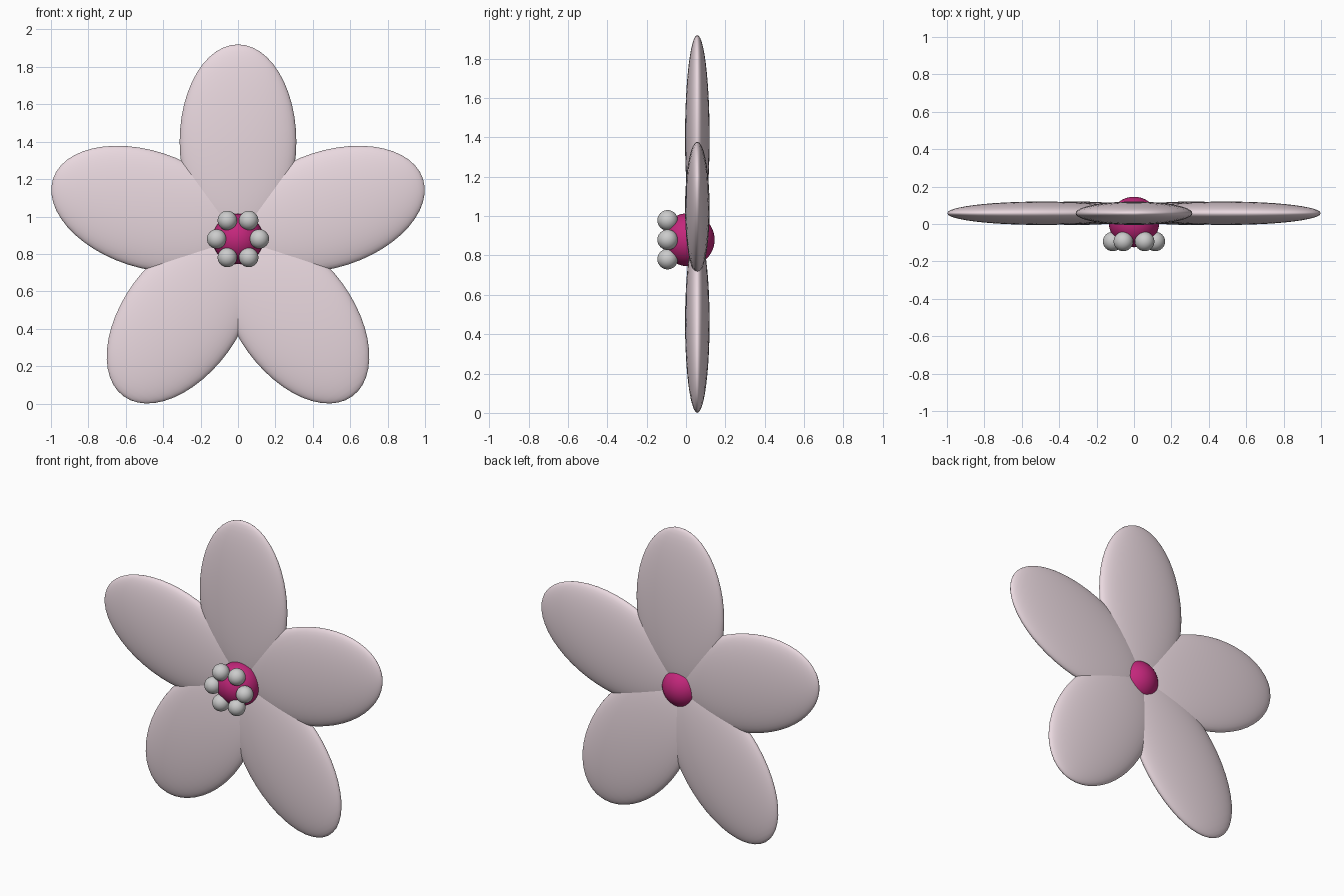
import bpy
from math import cos, sin, pi

if "Cube" in bpy.data.objects:
    bpy.data.objects.remove(bpy.data.objects["Cube"])

CZ = 0.88  # height of the flower's middle


def material(name, rgb):
    m = bpy.data.materials.new(name)
    m.diffuse_color = (*rgb, 1)
    m.use_nodes = True
    m.node_tree.nodes["Principled BSDF"].inputs["Base Color"].default_value = m.diffuse_color
    return m


pink = material("pale_pink", (0.82, 0.69, 0.74))
magenta = material("magenta", (0.55, 0.02, 0.2))


def ellipsoid(name, loc, scale, rot_y=0, mat=None, segs=48, rings=24):
    bpy.ops.mesh.primitive_uv_sphere_add(segments=segs, ring_count=rings, radius=1,
                                         location=loc, rotation=(0, rot_y, 0))
    ob = bpy.context.object
    ob.name = name
    ob.scale = scale
    bpy.ops.object.transform_apply(location=False, rotation=False, scale=True)
    bpy.ops.object.shade_smooth()
    if mat:
        ob.data.materials.append(mat)
    return ob


# Five flattened petals, each reaching from the middle outwards
for i in range(5):
    a = 2 * pi * i / 5
    ellipsoid(f"petal_{i + 1}", (0.52 * sin(a), 0.0575, CZ + 0.52 * cos(a)),
              (0.312, 0.0625, 0.52), a, pink)

# Round flower centre
ellipsoid("flower_centre", (0, 0.0105, CZ), (0.135, 0.135, 0.135), mat=magenta)

# Ring of six stamen beads on the front
for i in range(6):
    a = 2 * pi * i / 6
    ellipsoid(f"stamen_{i + 1}", (0.114 * cos(a), -0.0935, CZ + 0.114 * sin(a)),
              (0.052, 0.052, 0.052), segs=32, rings=16)
